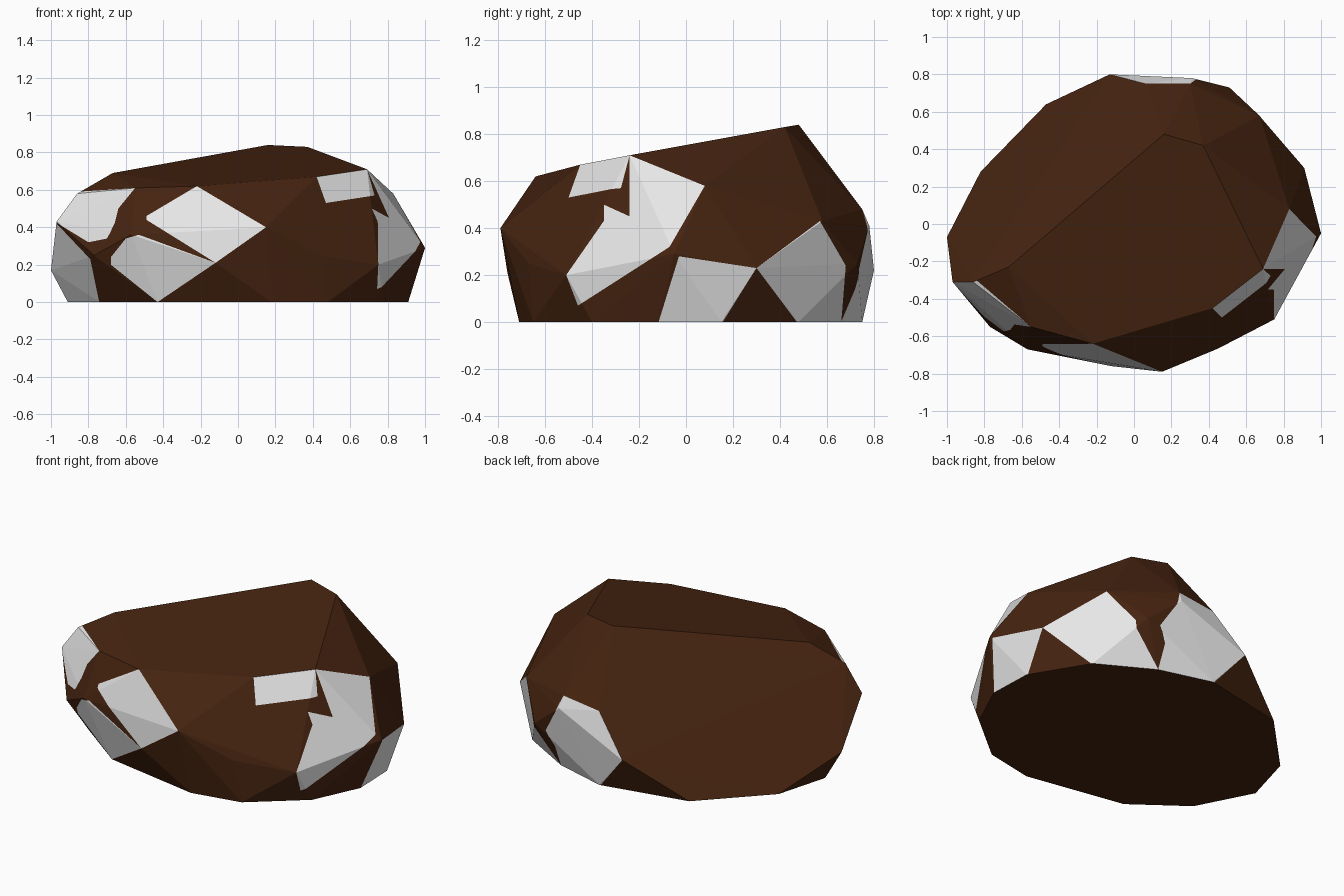
import bpy
import bmesh
from math import radians
from mathutils import Vector

default_cube = bpy.data.objects.get("Cube")
if default_cube:
    bpy.data.objects.remove(default_cube, do_unlink=True)


def make_material(name, colour):
    material = bpy.data.materials.new(name)
    material.use_nodes = True
    material.diffuse_color = (*colour, 1)
    shader = material.node_tree.nodes["Principled BSDF"]
    shader.inputs["Base Color"].default_value = (*colour, 1)
    shader.inputs["Roughness"].default_value = 0.9
    return material


def inside(point, outline):
    """Even-odd test of a flat point against an outline."""
    result = False
    for start, end in zip(outline, outline[1:] + outline[:1]):
        if (start[1] > point[1]) != (end[1] > point[1]):
            along = (point[1] - start[1]) / (end[1] - start[1])
            if point[0] < start[0] + along * (end[0] - start[0]):
                result = not result
    return result


def flatten(vector, axes):
    return tuple(vector[axis] for axis in axes)


def patch_faces(mesh, outline, axes, facing):
    """Faces on the facing side whose extent meets that of the outline."""
    found = []
    for face in mesh.faces:
        if face.normal.dot(facing) < 0.03:
            continue
        corners = [flatten(vert.co, axes) for vert in face.verts]
        if all(max(c[i] for c in corners) > min(p[i] for p in outline)
               and min(c[i] for c in corners) < max(p[i] for p in outline)
               for i in range(2)):
            found.append(face)
    return found


def cut_patch(mesh, outline, axes, facing):
    """Cut the outline into the surface and colour the faces inside it."""
    for start, end in zip(outline, outline[1:] + outline[:1]):
        normal = Vector((0, 0, 0))
        normal[axes[0]] = end[1] - start[1]
        normal[axes[1]] = start[0] - end[0]
        origin = Vector((0, 0, 0))
        origin[axes[0]], origin[axes[1]] = start
        faces = patch_faces(mesh, outline, axes, facing)
        edges = {edge for face in faces for edge in face.edges}
        verts = {vert for face in faces for vert in face.verts}
        bmesh.ops.bisect_plane(
            mesh, geom=list(verts) + list(edges) + faces, dist=0.0005,
            plane_co=origin, plane_no=normal.normalized())
        mesh.normal_update()
    for face in patch_faces(mesh, outline, axes, facing):
        if inside(flatten(face.calc_center_median(), axes), outline):
            face.material_index = 1


# Corners of the boulder, ring by ring
base_ring = [
    (.06, .75), (.38, .66), (.7, .48), (.9, .15), (.91, -.12), (.78, -.4),
    (.48, -.65), (.18, -.71), (-.43, -.6), (-.74, -.37), (-.91, -.04),
    (-.82, .28), (-.47, .64),
]
middle_ring = [
    (-.13, .8, .22), (.06, .75, .45), (.3, .75, .48), (.31, .78, .41),
    (.51, .73, .25), (.67, .58, .43), (.91, .3, .23), (1, -.05, .29),
    (.75, -.51, .2), (.44, -.67, .25), (.15, -.79, .4), (-.12, -.76, .21),
    (-.57, -.67, .36), (-.77, -.55, .25), (-.97, -.31, .43), (-1, -.07, .17),
]
top_ring = [
    (.16, .48, .84), (.37, .42, .83), (.83, .08, .58), (.69, -.24, .71),
    (.42, -.45, .67), (-.22, -.64, .62), (-.55, -.55, .61), (-.86, -.31, .58),
    (-.67, -.23, .69),
]

# Pale patches, outlined on the side they face
front_patches = [
    [(-.22, .62), (.15, .4), (-.12, .21), (-.49, .44), (-.49, .46)],
    [(-.68, .24), (-.6, .34), (-.53, .36), (-.12, .21), (-.43, 0), (-.68, .2)],
    [(-.98, .43), (-.86, .59), (-.55, .61), (-.64, .5), (-.66, .42),
     (-.7, .34), (-.8, .32)],
    [(-.98, .43), (-.79, .23), (-.74, -.01), (-.92, -.01), (-1.01, .17)],
    [(.42, .67), (.69, .71), (.73, .57), (.47, .53)],
]
right_patches = [
    [(-.24, .71), (.08, .58), (-.07, .32), (-.46, .07), (-.51, .2),
     (-.35, .43), (-.35, .5), (-.24, .45)],
    [(-.03, .28), (.3, .23), (.15, -.01), (-.12, -.01)],
    [(.3, .23), (.57, .43), (.68, .24), (.66, -.01), (.48, -.01)],
]
back_patches = [
    [(-.13, .22), (.06, .45), (.3, .48), (.34, .38), (.43, .23), (.38, .14),
     (.38, -.01), (.06, -.01)],
]

# Boulder body
boulder = bmesh.new()
for corner in [(x, y, 0) for x, y in base_ring] + middle_ring + top_ring:
    boulder.verts.new(corner)
hull = bmesh.ops.convex_hull(boulder, input=boulder.verts[:])
loose = [vert for vert in boulder.verts if not vert.link_faces]
bmesh.ops.delete(boulder, geom=loose, context='VERTS')
bmesh.ops.recalc_face_normals(boulder, faces=boulder.faces[:])
boulder.normal_update()

# Patches cut into the surface
sides = [
    (front_patches, (0, 2), Vector((0, -1, 0))),
    (right_patches, (1, 2), Vector((1, 0, 0))),
    (back_patches, (0, 2), Vector((0, 1, 0))),
]
for outlines, axes, facing in sides:
    for outline in outlines:
        cut_patch(boulder, outline, axes, facing)

# Merge flat neighbours of the same colour
bmesh.ops.dissolve_limit(boulder, angle_limit=radians(1), verts=boulder.verts[:],
                         edges=boulder.edges[:], delimit={'MATERIAL'})

boulder_mesh = bpy.data.meshes.new("boulder")
boulder.to_mesh(boulder_mesh)
boulder.free()
boulder_mesh.materials.append(make_material("dark brown stone", (.06, .017, .005)))
boulder_mesh.materials.append(make_material("pale grey stone", (.8, .8, .8)))
bpy.context.collection.objects.link(bpy.data.objects.new("boulder", boulder_mesh))
